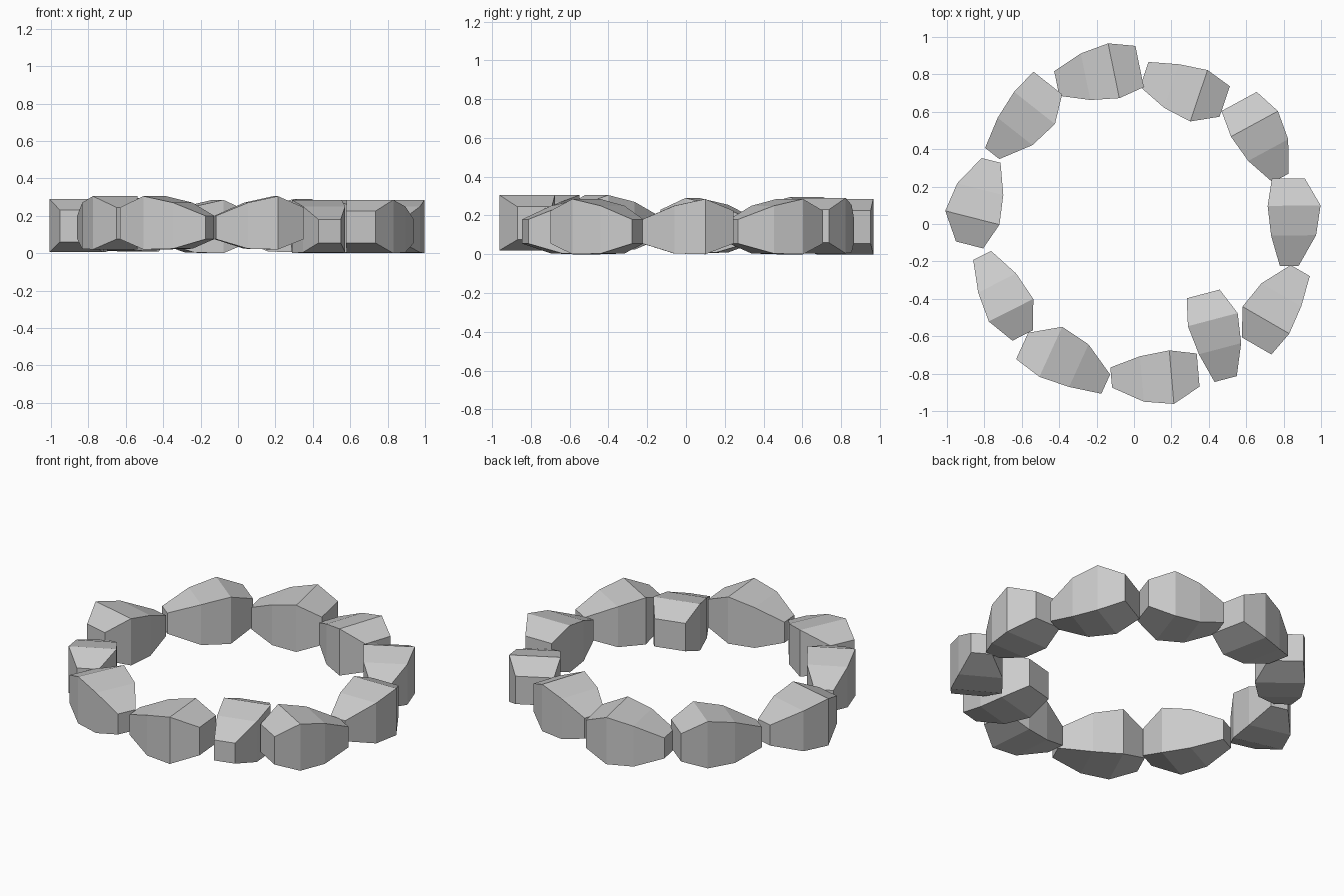
import bpy, bmesh
from mathutils import Vector

# Each stone: narrow end (x, y), blunt end (x, y), narrow width, blunt width,
# outward bulge, inward bulge, base height
STONES = [
    (.83, -.225, .825, .243, .10, .176, .171, .112, 0),
    (.784, .246, .562, .655, .097, .214, .158, .128, 0),
    (.055, .80, .485, .655, .14, .172, .13, .16, .005),
    (-.413, .751, .03, .842, .134, .225, .155, .144, 0),
    (-.758, .377, -.461, .754, .097, .195, .112, .166, .01),
    (-.764, .34, -.879, -.112, .104, .15, .171, .128, .005),
    (-.812, -.168, -.595, -.596, .107, .123, .128, .139, .02),
    (-.151, -.856, -.598, -.652, .113, .155, .112, .182, .02),
    (-.122, -.821, .343, -.781, .108, .178, .169, .118, .02),
    (.49, -.829, .37, -.374, .123, .182, .152, .123, 0),
    (.889, -.249, .656, -.652, .118, .182, .118, .171, 0),
]


def make_stone(number, x1, y1, x2, y2, w1, w2, out, inn, base):
    a, b = Vector((x1, y1)), Vector((x2, y2))
    axis = b - a
    n = Vector((axis.y, -axis.x)).normalized()
    if n.dot(a + b) < 0:
        n = -n
    # Four rectangular sections: position, outward, inward, bottom, top
    sections = [
        (0.0, w1 / 2, w1 / 2, .055, .18),
        (0.35, out * .85, inn * .85, .004, .25),
        (0.69, out, inn, 0, .285),
        (1.0, w2 / 2, w2 / 2, .055, .225),
    ]
    bm = bmesh.new()
    rings = []
    for t, o, i, lo, hi in sections:
        c = a + axis * t
        p, q = c + n * o, c - n * i
        rings.append([bm.verts.new((v.x, v.y, z + base))
                      for v, z in ((p, lo), (p, hi), (q, hi), (q, lo))])
    for r, s in zip(rings, rings[1:]):
        for k in range(4):
            m = (k + 1) % 4
            bm.faces.new((r[k], r[m], s[m], s[k]))
    bm.faces.new(rings[0])
    bm.faces.new(rings[-1])
    bmesh.ops.recalc_face_normals(bm, faces=bm.faces)
    mesh = bpy.data.meshes.new("stone_%02d" % number)
    bm.to_mesh(mesh)
    bm.free()
    bpy.context.collection.objects.link(bpy.data.objects.new(mesh.name, mesh))


# Ring of stones
for number, stone in enumerate(STONES, 1):
    make_stone(number, *stone)
